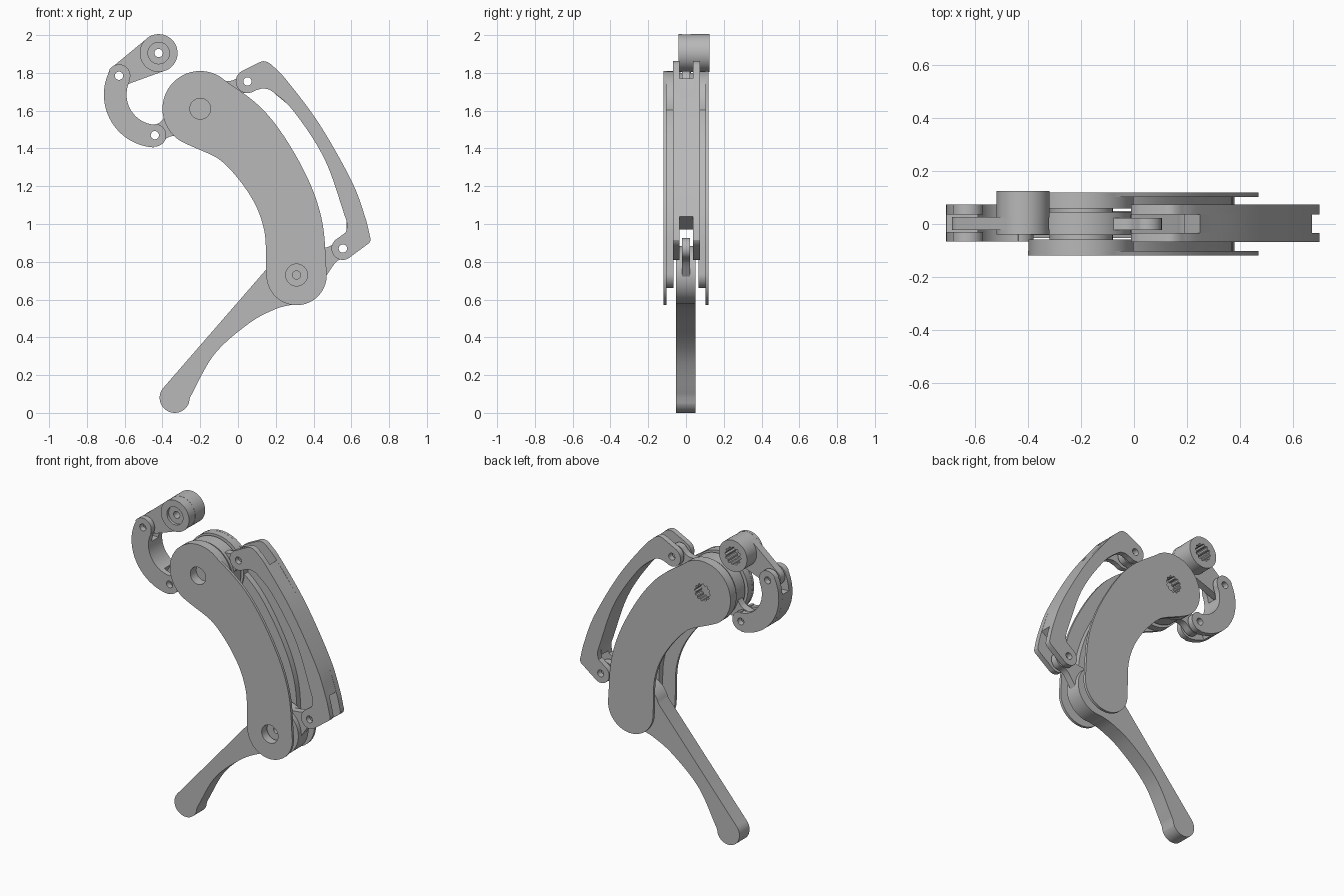
import bpy, bmesh
from math import sin, cos, pi, radians, atan2, asin
from mathutils import Vector, Matrix

if "Cube" in bpy.data.objects:
    bpy.data.objects.remove(bpy.data.objects["Cube"])

grey = bpy.data.materials.new("plain_grey")
grey.use_nodes = True
grey.diffuse_color = (0.48, 0.48, 0.48, 1)
grey.node_tree.nodes["Principled BSDF"].inputs["Base Color"].default_value = grey.diffuse_color


# ---- profile helpers, all in the x-z plane ----
def arc(c, r, a0, a1, n=24):
    return [(c[0] + r * cos(radians(a0 + (a1 - a0) * i / n)),
             c[1] + r * sin(radians(a0 + (a1 - a0) * i / n))) for i in range(n + 1)]


def circle(c, r, n=40):
    return arc(c, r, 0, 360, n)[:-1]


def toothed(c, r, teeth=12):
    pts = []
    for i in range(teeth * 4):
        rad = r if i % 4 < 2 else r * 0.85
        a = 2 * pi * i / (teeth * 4)
        pts.append((c[0] + rad * cos(a), c[1] + rad * sin(a)))
    return pts


def smooth(points, n=10):
    """Curve passing through every point."""
    p = [Vector(q) for q in points]
    p = [2 * p[0] - p[1]] + p + [2 * p[-1] - p[-2]]
    out = []
    for a, b, c, d in zip(p, p[1:], p[2:], p[3:]):
        for i in range(n):
            t = i / n
            out.append(0.5 * (2 * b + (c - a) * t + (2 * a - 5 * b + 4 * c - d) * t * t
                              + (3 * b - a - 3 * c + d) * t ** 3))
    return out + [p[-2]]


def band(points, shrink=0):
    """Round-ended strip along (x, z, radius) points."""
    s = smooth(points)
    left, right = [], []
    for i, q in enumerate(s):
        d = (s[min(i + 1, len(s) - 1)] - s[max(i - 1, 0)]).to_2d().normalized()
        nrm = Vector((-d.y, d.x)) * (q.z - shrink)
        left.append(tuple(q.to_2d() + nrm))
        right.append(tuple(q.to_2d() - nrm))

    def cap(q, a, b):
        v = Vector((a[0] - q.x, a[1] - q.y))
        a0 = atan2(v.y, v.x) * 180 / pi
        return arc(q, v.length, a0, a0 - 180)[1:-1]
    return left + cap(s[-1], left[-1], right[-1]) + right[::-1] + cap(s[0], right[0], left[0])


def tapered(c1, r1, c2, r2):
    """Two circles joined by their tangents."""
    dx, dz = c2[0] - c1[0], c2[1] - c1[1]
    base = atan2(dz, dx) * 180 / pi
    lean = 90 + asin((r2 - r1) / (dx * dx + dz * dz) ** 0.5) * 180 / pi
    return arc(c1, r1, base + lean, base + 360 - lean) + arc(c2, r2, base - lean, base + lean)


def part(name, outline, y0, y1, holes=()):
    """Extrude a profile with holes from y0 to y1."""
    cu = bpy.data.curves.new(name, 'CURVE')
    cu.dimensions = '2D'
    cu.fill_mode = 'BOTH'
    cu.extrude = (y1 - y0) / 2
    for loop in [outline, *holes]:
        sp = cu.splines.new('POLY')
        sp.points.add(len(loop) - 1)
        for pt, q in zip(sp.points, loop):
            pt.co = (q[0], q[1], 0, 1)
        sp.use_cyclic_u = True
    tmp = bpy.data.objects.new(name + "_profile", cu)
    bpy.context.collection.objects.link(tmp)
    bpy.context.view_layer.update()
    deps = bpy.context.evaluated_depsgraph_get()
    me = bpy.data.meshes.new_from_object(tmp.evaluated_get(deps))
    bpy.data.objects.remove(tmp)
    me.transform(Matrix.Translation((0, (y0 + y1) / 2, 0)) @ Matrix.Rotation(pi / 2, 4, 'X'))
    bm = bmesh.new()
    bm.from_mesh(me)
    bmesh.ops.remove_doubles(bm, verts=bm.verts, dist=0.0004)
    bmesh.ops.recalc_face_normals(bm, faces=bm.faces)
    bm.to_mesh(me)
    bm.free()
    me.name = name
    me.materials.clear()
    me.materials.append(grey)
    ob = bpy.data.objects.new(name, me)
    bpy.context.collection.objects.link(ob)
    bpy.ops.object.select_all(action='DESELECT')
    ob.select_set(True)
    bpy.context.view_layer.objects.active = ob
    bpy.ops.object.shade_smooth_by_angle(angle=radians(30))
    return ob


# ---- pivot positions ----
UPPER, LOWER = (-0.2, 1.61), (0.31, 0.73)
ARCH_TOP, ARCH_LOW = (0.05, 1.755), (0.555, 0.87)
HOOK_TOP, HOOK_LOW = (-0.63, 1.785), (-0.44, 1.47)
HUB = (-0.42, 1.905)
PIN = 0.022


def pin(c):
    return circle(c, PIN, 20)


# ---- curved housing: side plates, inset shells, upper bosses ----
spine = [(*UPPER, 0.2), (0.02, 1.47, 0.175), (0.197, 1.235, 0.157),
         (0.29, 1.0, 0.155), (*LOWER, 0.16)]
front_holes = [circle(UPPER, 0.055), circle(LOWER, 0.058)]
back_holes = [toothed(UPPER, 0.055)]
for side, sgn, holes in (("front", -1, front_holes), ("back", 1, back_holes)):
    def span(a, b):
        return sorted((a * sgn, b * sgn))
    part(side + "_plate", band(spine), *span(0.103, 0.12), holes)
    part(side + "_shell", band(spine, 0.09), *span(0.065, 0.104), holes)
    part(side + "_boss", circle(UPPER, 0.199, 64), *span(0.058, 0.104), holes[:1])

# ---- upper rocker with two lugs ----
part("rocker_disc", circle(UPPER, 0.19, 64), -0.042, 0.045)
part("rocker_hub", circle(UPPER, 0.12), -0.06, 0.06)
part("rocker_arch_lug", band([(*ARCH_TOP, 0.055), (-0.01, 1.72, 0.045), (-0.1, 1.67, 0.1)]),
     -0.022, 0.022, [pin(ARCH_TOP)])
part("rocker_hook_lug", band([(*HOOK_LOW, 0.055), (-0.38, 1.505, 0.048), (-0.29, 1.56, 0.11)]),
     -0.022, 0.026, [pin(HOOK_LOW)])

# ---- lever with its lug ----
lever = (arc(LOWER, 0.155, -92, 164, 40) + arc((-0.335, 0.08), 0.08, 139, 340)
         + smooth([(-0.255, 0.08), (-0.125, 0.31), (0.06, 0.475), (0.2, 0.55), (0.29, 0.574)]))
part("lever", lever, -0.052, 0.05, [pin(LOWER)])
part("lever_lug", band([(*ARCH_LOW, 0.055), (0.5, 0.84, 0.045), (0.41, 0.787, 0.09)]),
     -0.022, 0.022, [pin(ARCH_LOW)])

# ---- outer arch link: two ears around a shorter core ----
arch_outer = [(0.7, 0.93), (0.672, 1.04), (0.6, 1.23), (0.43, 1.53), (0.25, 1.77), (0.175, 1.845)]
arch_inner = [(0.19, 1.695), (0.3, 1.59), (0.46, 1.34), (0.575, 1.015)]
ears = (arc(ARCH_TOP, 0.062, 120, 300)
        + smooth([(0.1, 1.71), (0.14, 1.717), *arch_inner])
        + [(0.578, 0.985), (0.57, 0.955)]
        + arc(ARCH_LOW, 0.06, 125, 300)
        + [(0.675, 0.885), (0.695, 0.9), (0.702, 0.915)]
        + smooth(arch_outer) + [(0.155, 1.858), (0.135, 1.862), (0.115, 1.857)])
core = smooth(arch_inner) + [(0.575, 0.97)] + smooth(arch_outer[1:-1])
for side, y0, y1 in (("front", -0.068, -0.034), ("back", 0.036, 0.073)):
    part("arch_ear_" + side, ears, y0, y1, [pin(ARCH_TOP), pin(ARCH_LOW)])
part("arch_core", core, -0.035, 0.037)


# ---- hook link: two ears around a shorter core ----
def hook(a0, a1):
    c, r = (-0.43, 1.685), 0.22
    if a1 - a0 > 100:
        return arc(c, r + 0.06, a0, a1, 32) + arc(HOOK_LOW, 0.06, a1, a1 + 180) \
            + arc(c, r - 0.06, a1, a0, 32) + arc(HOOK_TOP, 0.06, a0 + 180, a0 + 360)
    return arc(c, r + 0.06, a0, a1) + arc(c, r - 0.06, a1, a0)


for side, y0, y1 in (("front", -0.066, -0.03), ("back", 0.036, 0.073)):
    part("hook_ear_" + side, hook(153, 267), y0, y1, [pin(HOOK_TOP), pin(HOOK_LOW)])
part("hook_core", hook(177, 243), -0.031, 0.037)

# ---- end arm with bored hub ----
part("end_arm", tapered(HOOK_TOP, 0.058, HUB, 0.099), -0.022, 0.026, [pin(HOOK_TOP), pin(HUB)])
part("end_hub_front", circle(HUB, 0.1, 56), -0.04, -0.021, [circle(HUB, 0.057)])
part("end_hub_back", circle(HUB, 0.1, 56), 0.025, 0.124, [toothed(HUB, 0.057)])
